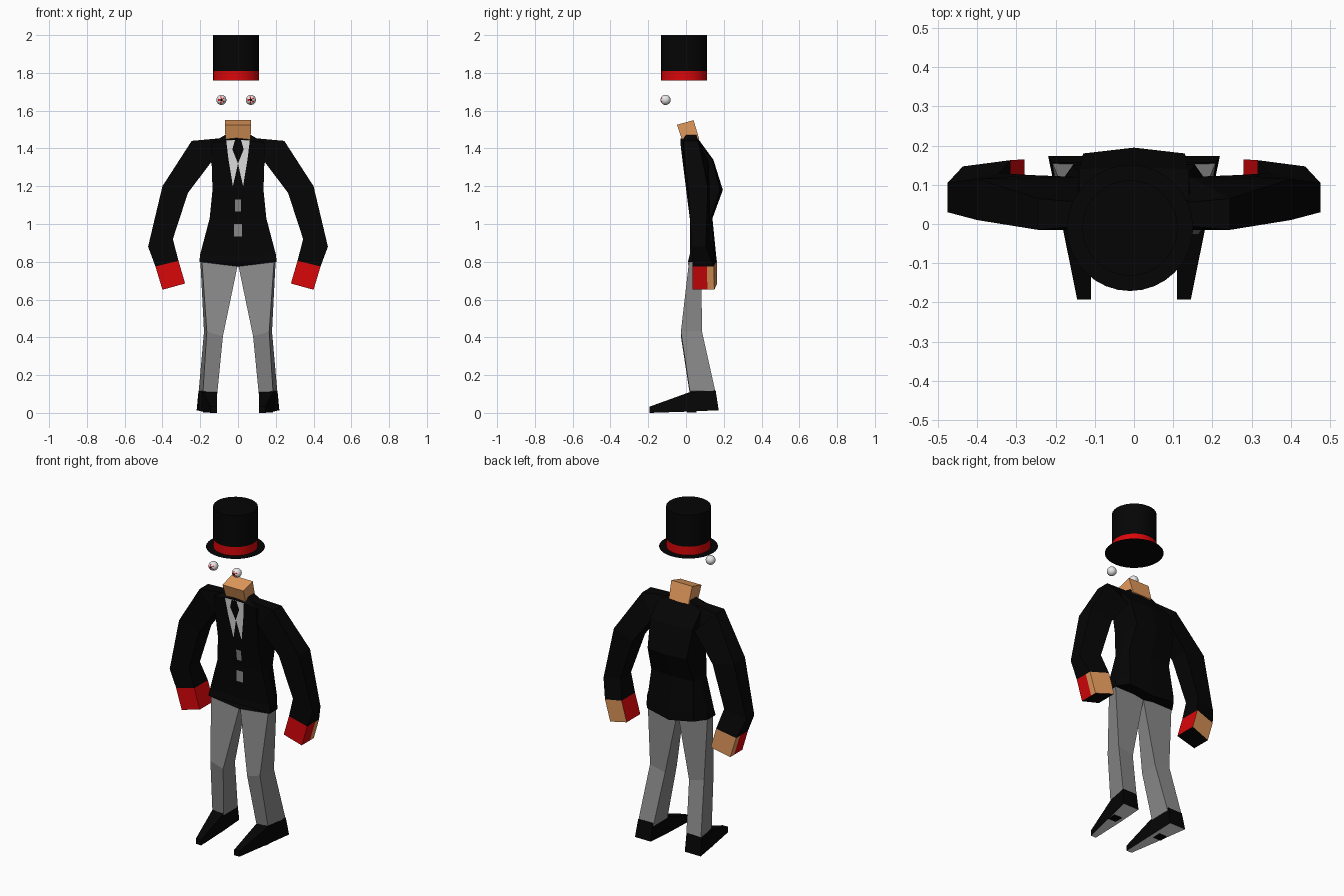
import bpy, bmesh, math
from mathutils import Matrix

cube = bpy.data.objects.get("Cube")
if cube:
    bpy.data.objects.remove(cube, do_unlink=True)


def material(name, r, g, b):
    m = bpy.data.materials.new(name)
    m.use_nodes = True
    m.diffuse_color = (r, g, b, 1)
    m.node_tree.nodes["Principled BSDF"].inputs["Base Color"].default_value = (r, g, b, 1)
    m.roughness = .9
    return m


black = material("coat black", .0015, .0015, .0015)
grey = material("trouser grey", .25, .25, .25)
white = material("shirt white", .85, .85, .85)
red = material("glove red", .7, .002, .003)
skin = material("skin", .78, .33, .11)


def finish(name, bm, mats, rule=None):
    bm.normal_update()
    if rule:
        for f in bm.faces:
            f.material_index = rule(f)
    mesh = bpy.data.meshes.new(name)
    bm.to_mesh(mesh)
    bm.free()
    for m in mats:
        mesh.materials.append(m)
    ob = bpy.data.objects.new(name, mesh)
    bpy.context.scene.collection.objects.link(ob)
    return ob


def smooth(ob):
    bpy.ops.object.select_all(action='DESELECT')
    ob.select_set(True)
    bpy.context.view_layer.objects.active = ob
    bpy.ops.object.shade_smooth_by_angle()


def loft(name, rings, mats, rule=None, side=1):
    """Skin a list of matching point rings and cap both ends."""
    bm = bmesh.new()
    loops = [[bm.verts.new((x * side, y, z)) for x, y, z in ring] for ring in rings]
    for a, b in zip(loops, loops[1:]):
        for i in range(len(a)):
            j = (i + 1) % len(a)
            bm.faces.new((a[i], a[j], b[j], b[i]))
    bm.faces.new(loops[0])
    bm.faces.new(loops[-1])
    bmesh.ops.recalc_face_normals(bm, faces=bm.faces)
    return finish(name, bm, mats, rule)


# Coat body: half width, back half width, front y, back y, back ridge y, side z, centre z
def coat_ring(w, wb, yf, yb, yc, z, zc):
    half = [(w, yf, z), (w, (yf + yb) / 2, z), (wb, yb, z)]
    mirrored = [(-x, y, h) for x, y, h in reversed(half)]
    return [(0, yf, zc)] + half + [(0, yc, zc)] + mirrored


coat = [
    (.07, .07, 0, .055, .055, 1.47, 1.47),
    (.14, .14, -.03, .06, .065, 1.43, 1.45),
    (.14, .14, -.019, .14, .145, 1.34, 1.34),
    (.135, .13, .001, .18, .195, 1.18, 1.18),
    (.15, .14, .02, .13, .14, 1.03, 1.03),
    (.2, .155, .02, .15, .16, .84, .83),
    (.205, .155, .01, .152, .165, .8, .775),
]
loft("coat_body", [coat_ring(*r) for r in coat], [black])


# Flat plates on the coat front
def plate(name, half, mat, lift):
    """Mirror a half outline (x, z) and lay it on the sloping chest."""
    outline = half + [(-x, z) for x, z in reversed(half) if x]
    bm = bmesh.new()
    bm.faces.new([bm.verts.new((x, min(.02, -.03 + (1.43 - z) / 8) - lift, z))
                  for x, z in outline])
    bm.normal_update()
    for f in bm.faces:
        if f.normal.y > 0:
            f.normal_flip()
    finish(name, bm, [mat])


plate("shirt_front", [(0, 1.445), (.063, 1.445), (.05, 1.34), (.027, 1.2), (0, 1.32)], white, .003)
plate("tie", [(0, 1.445), (.016, 1.445), (.03, 1.395), (0, 1.32)], black, .006)
plate("upper_button", [(.016, 1.13), (.016, 1.065)], grey, .003)
plate("lower_button", [(.021, 1), (.021, .935)], grey, .003)


# Neck: tilted block
def neck_ring(w, yf, zf, yb, zb):
    return [(-w, yf, zf), (w, yf, zf), (w, yb, zb), (-w, yb, zb)]


loft("neck", [neck_ring(.065, -.015, 1.43, .07, 1.45),
              neck_ring(.07, -.048, 1.525, .04, 1.55)], [skin])


# Limb sections; the arm has an extra point on its outer side
def arm_ring(xo, zo, xi, zi, yf, yo, yi):
    return [(xo, yf, zo), (xi, yf, zi), (xi, yi, zi), (xo, yo, zo),
            (xo, yf + (yo - yf) * .68, zo)]


def leg_ring(xb, xf, xi, yf, yb, zo, zi):
    return [(xf, yf, zo), (xi, yf, zi), (xi, yb, zi), (xb, yb, zo)]


def shoe_ring(xt, xb, xi, yt, zt, yb, zb):
    return [(xt, yt, zt), (xi, yt, zt), (xi, yb, zb), (xb, yb, zb)]


wrist = (.437, .775, .315, .805, .035, .147, .163)
fingertips = (.4, .652, .28, .685, .035, .15, .165)
arm = [
    (.08, 1.455, .12, 1.3, 0, .05, .08),
    (.245, 1.44, .14, 1.33, -.015, .065, .12),
    (.4, 1.2, .265, 1.165, .01, .115, .125),
    (.476, .88, .345, .92, .03, .105, .13),
    wrist,
]
leg = [
    (.2, .192, 0, .018, .08, .82, .79),
    (.18, .165, .08, -.027, .085, .43, .405),
    (.208, .185, .11, .02, .155, .115, .1),
]
shoe = [
    (.209, .219, .113, .157, .118, .173, .014),
    (.186, .188, .11, .02, .11, .02, .007),
    (.145, .145, .11, -.193, .033, -.193, 0),
]


def sole_rule(f):
    return 1 if f.normal.z < -.7 else 0


def hand_rule(f):
    """Red front and palm, bare back and rear outer strip, dark underside."""
    c, n = f.calc_center_median(), f.normal
    if n.z < -.7:
        return 2
    outer_strip = n.x * c.x > 0 and abs(n.x) > .6 and c.y > .1
    return 1 if n.y > .6 or outer_strip else 0


for side, label in ((1, "left"), (-1, "right")):
    loft(label + "_sleeve", [arm_ring(*r) for r in arm], [black], None, side)
    loft(label + "_hand", [arm_ring(*r) for r in (wrist, fingertips)],
         [red, skin, black], hand_rule, side)
    loft(label + "_trouser_leg", [leg_ring(*r) for r in leg], [grey], None, side)
    loft(label + "_shoe", [shoe_ring(*r) for r in shoe], [black, white], sole_rule, side)
    # Dark notch on the sole
    bm = bmesh.new()
    bmesh.ops.create_cube(bm, size=1, matrix=Matrix.Translation((.16 * side, .03, .006))
                          @ Matrix.Diagonal((.05, .05, .006, 1)))
    finish(label + "_sole_mark", bm, [black])

# Top hat, slightly off centre
CX = CY = -.01


def circle(radius, z, n=32):
    return [(CX + radius * math.cos(math.tau * i / n),
             CY + radius * math.sin(math.tau * i / n), z) for i in range(n)]


smooth(loft("hat_crown", [circle(.122, z) for z in (1.759, 1.81, 2)], [black, red],
            lambda f: 1 if f.calc_center_median().z < 1.8 and abs(f.normal.z) < .5 else 0))
brim = bmesh.new()
brim.faces.new([brim.verts.new(p) for p in circle(.161, 1.757)])
finish("hat_brim", brim, [black])


# Eyeballs with dark pupils and red flecks facing forward
def eye_rule(f):
    d = f.calc_center_median().normalized()
    tilt = math.degrees(math.acos(max(-1, min(1, -d.y))))
    if tilt < 20:
        return 1
    spoke = int((math.atan2(d.z, d.x) + math.pi) / math.tau * 16)
    return 2 if tilt < 50 and spoke % 3 == 0 else 0


for side, label in ((1, "left"), (-1, "right")):
    bm = bmesh.new()
    bmesh.ops.create_uvsphere(bm, u_segments=16, v_segments=12, radius=.027,
                              matrix=Matrix.Rotation(math.pi / 2, 4, 'X'))
    eye = finish(label + "_eye", bm, [white, black, red], eye_rule)
    eye.location = (CX + .078 * side, -.108, 1.657)
    smooth(eye)
